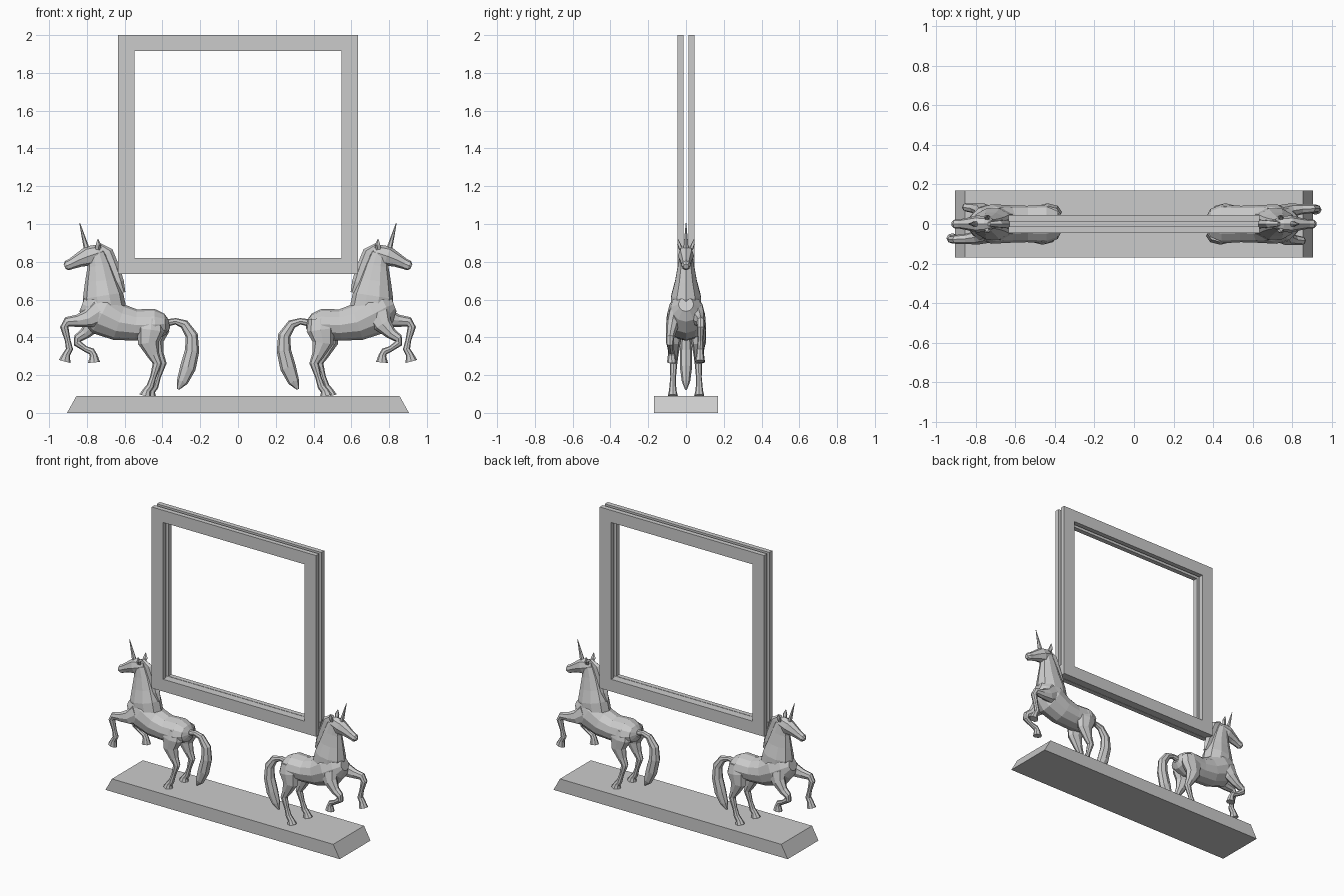
import bpy, math
from mathutils import Vector


def make_object(name, verts, faces):
    mesh = bpy.data.meshes.new(name)
    mesh.from_pydata(verts, [], faces)
    mesh.update()
    ob = bpy.data.objects.new(name, mesh)
    bpy.context.collection.objects.link(ob)
    return ob


def loft(name, path, sides=10):
    """Faceted tube through rows of (x, y, z, in-plane radius, sideways radius)."""
    pts = [Vector(p[:3]) for p in path]
    Y = Vector((0, 1, 0))
    verts, faces = [], []
    for i, p in enumerate(path):
        a, b = pts[max(i - 1, 0)], pts[min(i + 1, len(pts) - 1)]
        n = Y.cross(b - a).normalized()
        for k in range(sides):
            t = 2 * math.pi * k / sides
            verts.append(pts[i] + n * p[3] * math.cos(t) + Y * p[4] * math.sin(t))
    for i in range(len(path) - 1):
        for k in range(sides):
            a, b = i * sides + k, i * sides + (k + 1) % sides
            faces.append((a, b, b + sides, a + sides))
    faces.append(tuple(reversed(range(sides))))
    last = (len(path) - 1) * sides
    faces.append(tuple(range(last, last + sides)))
    return make_object(name, verts, faces)


def prism(name, profile, y0, y1):
    """Extrude an xz outline along y."""
    n = len(profile)
    verts = [(x, y, z) for y in (y0, y1) for x, z in profile]
    faces = [tuple(range(n)), tuple(reversed(range(n, 2 * n)))]
    faces += [(i, i + n, (i + 1) % n + n, (i + 1) % n) for i in range(n)]
    return make_object(name, verts, faces)


def rect(x, z0, z1):
    return [(-x, z0), (x, z0), (x, z1), (-x, z1)]


def picture_frame(name, y0, y1):
    """Square ring with a rectangular opening."""
    loops = [rect(0.635, 0.735, 2.0), rect(0.547, 0.82, 1.915)]
    verts = [(x, y, z) for y in (y0, y1) for lp in loops for x, z in lp]
    faces = []
    for i in range(4):
        j = (i + 1) % 4
        faces += [(i, j, j + 4, i + 4), (i + 8, i + 12, j + 12, j + 8),
                  (i, i + 8, j + 8, j), (i + 4, j + 4, j + 12, i + 12)]
    return make_object(name, verts, faces)


# Base with sloped ends
prism("base", [(-0.905, 0), (0.905, 0), (0.855, 0.09), (-0.855, 0.09)], -0.17, 0.17)

# Two frames with a slot between, closed along the bottom
picture_frame("front_frame", -0.045, -0.012)
picture_frame("back_frame", 0.012, 0.045)
prism("frame_bottom_spacer", rect(0.63, 0.737, 0.818), -0.012, 0.012)

parts = []

# Torso
parts.append(loft("torso", [
    (-0.365, 0, 0.475, 0.025, 0.03), (-0.385, 0, 0.47, 0.055, 0.075),
    (-0.44, 0, 0.468, 0.083, 0.098), (-0.54, 0, 0.465, 0.083, 0.092),
    (-0.63, 0, 0.48, 0.098, 0.095), (-0.72, 0, 0.525, 0.115, 0.1),
    (-0.785, 0, 0.56, 0.085, 0.08), (-0.825, 0, 0.575, 0.04, 0.04)], 12))

# Neck
parts.append(loft("neck", [
    (-0.70, 0, 0.54, 0.11, 0.085), (-0.715, 0, 0.62, 0.108, 0.082),
    (-0.725, 0, 0.70, 0.086, 0.06), (-0.735, 0, 0.78, 0.063, 0.045),
    (-0.75, 0, 0.85, 0.045, 0.035)]))

# Mane
parts.append(loft("mane", [
    (-0.735, 0, 0.885, 0.015, 0.012), (-0.69, 0, 0.85, 0.03, 0.02),
    (-0.66, 0, 0.77, 0.032, 0.022), (-0.635, 0, 0.69, 0.032, 0.025),
    (-0.61, 0, 0.635, 0.015, 0.012)], 6))

# Head
parts.append(loft("head", [
    (-0.715, 0, 0.855, 0.025, 0.025), (-0.745, 0, 0.845, 0.046, 0.038),
    (-0.79, 0, 0.83, 0.054, 0.043), (-0.84, 0, 0.81, 0.038, 0.032),
    (-0.88, 0, 0.79, 0.029, 0.024), (-0.905, 0, 0.78, 0.027, 0.024),
    (-0.918, 0, 0.775, 0.014, 0.015)], 8))

# Horn
parts.append(loft("horn", [
    (-0.80, 0, 0.865, 0.016, 0.016), (-0.838, 0, 1.005, 0.002, 0.002)], 6))

# Ears
for s, side in ((-1, "near"), (1, "far")):
    parts.append(loft(side + "_ear", [
        (-0.745, s * 0.027, 0.865, 0.014, 0.01), (-0.74, s * 0.036, 0.89, 0.016, 0.011),
        (-0.742, s * 0.042, 0.92, 0.002, 0.002)], 5))

# Tail
parts.append(loft("tail", [
    (-0.385, 0, 0.475, 0.02, 0.02), (-0.33, 0, 0.485, 0.017, 0.017),
    (-0.285, 0, 0.47, 0.025, 0.02), (-0.245, 0, 0.41, 0.033, 0.026),
    (-0.243, 0, 0.33, 0.038, 0.032), (-0.265, 0, 0.24, 0.042, 0.032),
    (-0.295, 0, 0.165, 0.03, 0.022), (-0.318, 0, 0.125, 0.006, 0.006)], 8))

# Hind legs
for s, side, dx in ((-1, "near", -0.012), (1, "far", 0.012)):
    leg = [(-0.445, 0.05, 0.50, 0.06, 0.04), (-0.45, 0.06, 0.44, 0.075, 0.045),
           (-0.462, 0.065, 0.37, 0.055, 0.036), (-0.435, 0.065, 0.305, 0.032, 0.025),
           (-0.415, 0.066, 0.262, 0.025, 0.02), (-0.437, 0.068, 0.19, 0.016, 0.015),
           (-0.453, 0.07, 0.14, 0.02, 0.018), (-0.47, 0.07, 0.118, 0.021, 0.02),
           (-0.478, 0.07, 0.089, 0.034, 0.027)]
    parts.append(loft(side + "_hind_leg",
                      [(x + dx, s * y, z, r, w) for x, y, z, r, w in leg], 8))

# Raised forelegs: one reaching forward, one tucked back
parts.append(loft("near_foreleg", [
    (-0.73, -0.055, 0.54, 0.07, 0.04), (-0.79, -0.068, 0.50, 0.05, 0.036),
    (-0.85, -0.075, 0.487, 0.033, 0.026), (-0.905, -0.078, 0.482, 0.026, 0.022),
    (-0.92, -0.078, 0.455, 0.022, 0.02), (-0.902, -0.076, 0.385, 0.015, 0.015),
    (-0.892, -0.075, 0.338, 0.019, 0.018), (-0.908, -0.074, 0.31, 0.02, 0.02),
    (-0.918, -0.073, 0.272, 0.032, 0.026)], 8))
parts.append(loft("far_foreleg", [
    (-0.74, 0.055, 0.53, 0.07, 0.04), (-0.765, 0.07, 0.47, 0.05, 0.036),
    (-0.81, 0.08, 0.42, 0.03, 0.026), (-0.848, 0.085, 0.395, 0.024, 0.022),
    (-0.852, 0.085, 0.37, 0.021, 0.02), (-0.81, 0.082, 0.34, 0.015, 0.015),
    (-0.775, 0.078, 0.325, 0.019, 0.018), (-0.765, 0.076, 0.305, 0.02, 0.02),
    (-0.762, 0.075, 0.267, 0.032, 0.026)], 8))

# Second unicorn: the first turned half way round
for ob in parts:
    other = ob.copy()
    other.name = "right_" + ob.name
    other.rotation_euler.z = math.pi
    bpy.context.collection.objects.link(other)
    ob.name = "left_" + ob.name
